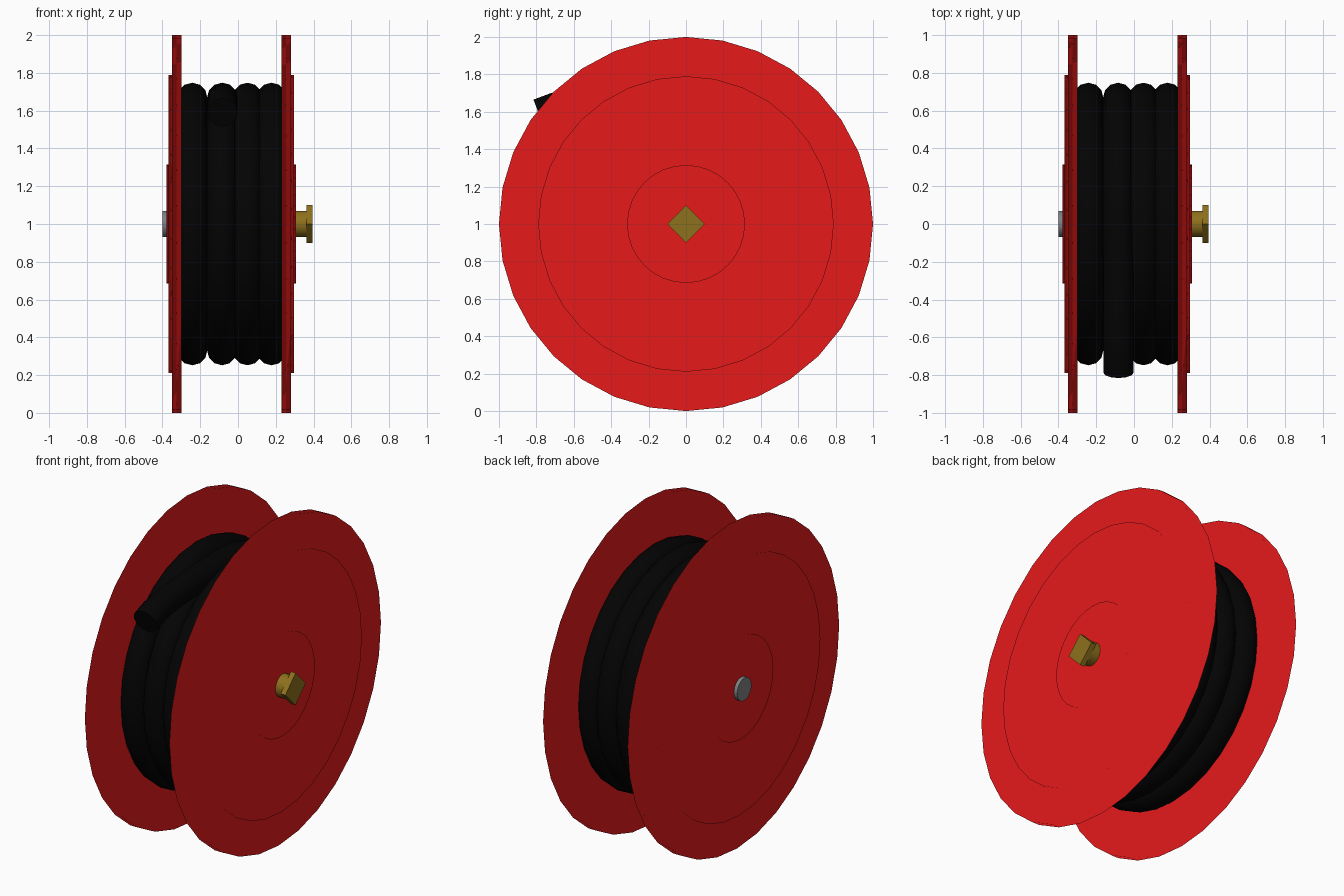
import bpy, math

if "Cube" in bpy.data.objects:
    bpy.data.objects.remove(bpy.data.objects["Cube"])


def material(name, rgb):
    m = bpy.data.materials.new(name)
    m.diffuse_color = (*rgb, 1)
    m.use_nodes = True
    m.node_tree.nodes["Principled BSDF"].inputs["Base Color"].default_value = m.diffuse_color
    return m


RED = material("red paint", (0.80, 0.010, 0.011))
BLACK = material("black rubber", (0.001, 0.001, 0.001))
BRASS = material("brass", (0.27, 0.165, 0.012))
STEEL = material("grey steel", (0.22, 0.22, 0.22))
AXIS_Z = 1.0


def finish(name, mat, smooth=True):
    ob = bpy.context.object
    ob.name = name
    ob.data.materials.append(mat)
    if smooth:
        bpy.ops.object.shade_smooth_by_angle(angle=math.radians(35))
    return ob


def disc(name, x0, x1, radius, mat, sides=32, smooth=True):
    """Cylinder lying along x between x0 and x1."""
    bpy.ops.mesh.primitive_cylinder_add(
        vertices=sides, radius=radius, depth=x1 - x0,
        location=((x0 + x1) / 2, 0, AXIS_Z), rotation=(0, math.pi / 2, 0))
    return finish(name, mat, smooth)


def plate(name, x0, x1, radius):
    """Red pressed plate whose thin rim is shaded softly into its flat sides."""
    ob = disc(name, x0, x1, radius, RED, smooth=False)
    bpy.ops.object.shade_smooth()
    ob.modifiers.new("soft_rim", 'WEIGHTED_NORMAL').weight = 100


# Side flanges with two raised steps on each outer face
plate("left_flange", -0.35, -0.30, 1.0)
plate("left_step", -0.368, -0.34, 0.79)
plate("left_hub_plate", -0.378, -0.36, 0.315)
plate("right_flange", 0.23, 0.28, 1.0)
plate("right_step", 0.27, 0.296, 0.79)
plate("right_hub_plate", 0.29, 0.306, 0.315)

# Drum and axle
disc("drum", -0.31, 0.24, 0.60, RED)
disc("axle", -0.40, 0.25, 0.07, STEEL)

# Brass swivel fitting with a square head standing on its corner
disc("swivel_neck", 0.25, 0.37, 0.07, BRASS, 24)
disc("swivel_head", 0.362, 0.395, 0.10, BRASS, 4, False)

# Hose coils
HOSE = 0.08
for i, x in enumerate((-0.242, -0.084, 0.05, 0.178)):
    bpy.ops.mesh.primitive_torus_add(
        major_radius=0.668, minor_radius=HOSE, major_segments=32, minor_segments=12,
        location=(x, 0, AXIS_Z), rotation=(0, math.pi / 2, 0))
    finish(f"hose_coil_{i + 1}", BLACK, False)
    bpy.ops.object.shade_smooth()

# Loose hose end leaving the second coil towards the front
path = [(0.0, 0.668), (-0.15, 0.667), (-0.32, 0.664), (-0.48, 0.654),
        (-0.62, 0.640), (-0.70, 0.623), (-0.787, 0.590)]
curve = bpy.data.curves.new("hose_end", 'CURVE')
curve.dimensions = '3D'
curve.bevel_depth = HOSE
curve.bevel_resolution = 4
curve.use_fill_caps = True
spline = curve.splines.new('POLY')
spline.points.add(len(path) - 1)
for p, (y, z) in zip(spline.points, path):
    p.co = (-0.082, y, AXIS_Z + z, 1)
tail = bpy.data.objects.new("hose_end", curve)
bpy.context.collection.objects.link(tail)
bpy.ops.object.select_all(action='DESELECT')
tail.select_set(True)
bpy.context.view_layer.objects.active = tail
bpy.ops.object.convert(target='MESH')
finish("hose_end", BLACK)
